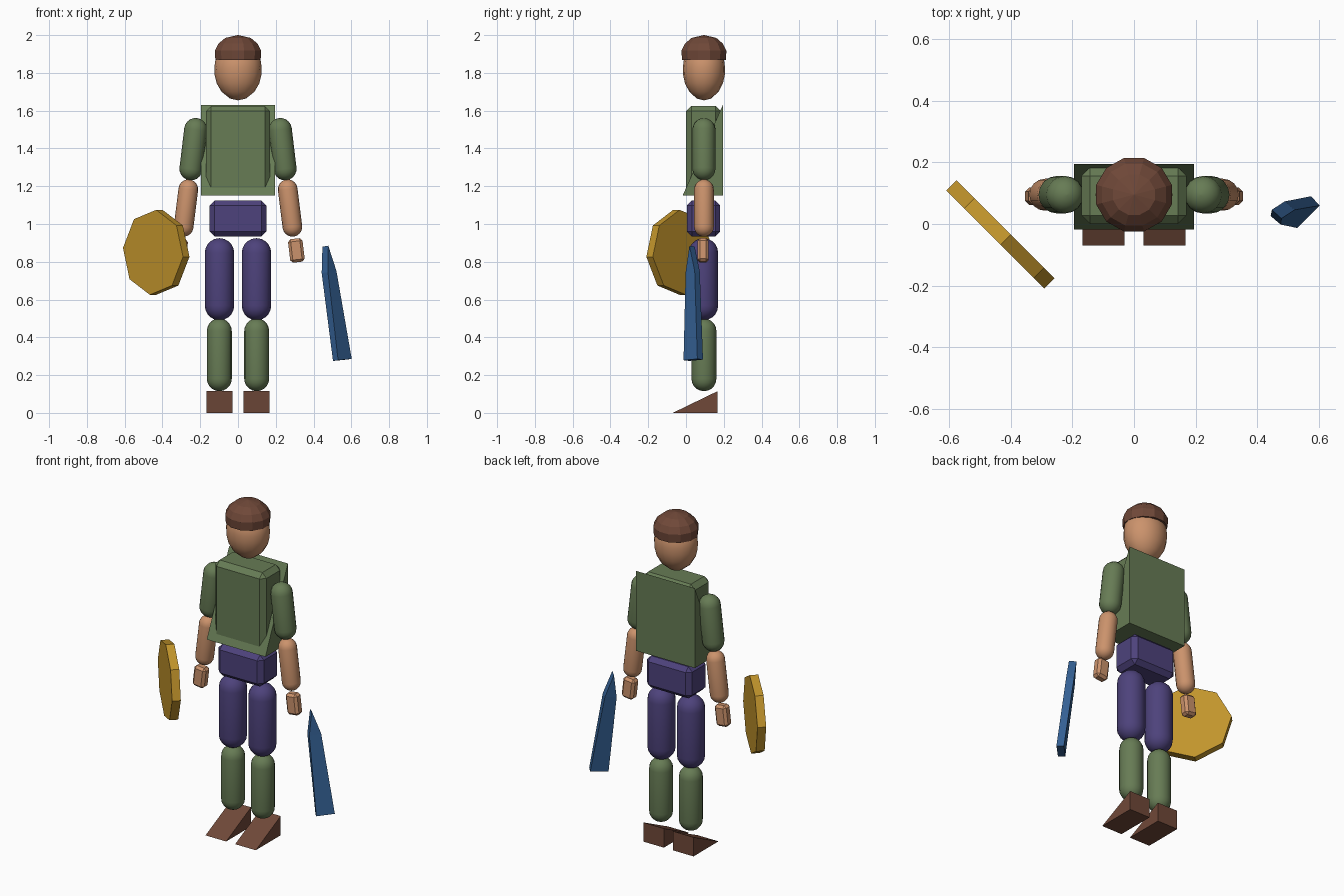
import bpy, bmesh
from math import sin, cos, pi, radians
from mathutils import Vector, Matrix

if "Cube" in bpy.data.objects:
    bpy.data.objects.remove(bpy.data.objects["Cube"])

CY = 0.095  # depth of the figure's centre line


def material(name, color):
    m = bpy.data.materials.new(name)
    m.diffuse_color = (*color, 1)
    m.use_nodes = True
    m.node_tree.nodes["Principled BSDF"].inputs["Base Color"].default_value = m.diffuse_color
    return m


GREEN = material("green_cloth", (0.135, 0.20, 0.09))
PURPLE = material("purple_cloth", (0.075, 0.055, 0.20))
SKIN = material("skin", (0.60, 0.29, 0.15))
BROWN = material("brown", (0.16, 0.065, 0.04))
GOLD = material("gold", (0.54, 0.30, 0.025))
BLUE = material("blue_steel", (0.035, 0.12, 0.30))


def finish(bm, name, mat, smooth=None):
    bmesh.ops.recalc_face_normals(bm, faces=bm.faces)
    me = bpy.data.meshes.new(name)
    bm.to_mesh(me)
    bm.free()
    me.materials.append(mat)
    ob = bpy.data.objects.new(name, me)
    bpy.context.collection.objects.link(ob)
    if smooth:
        bpy.ops.object.select_all(action='DESELECT')
        ob.select_set(True)
        bpy.context.view_layer.objects.active = ob
        bpy.ops.object.shade_smooth_by_angle(angle=radians(smooth))
    return ob


def loft(rings, name, mat, smooth=None, matrix=None):
    """Skin matching rings of points and cap both ends."""
    bm = bmesh.new()
    vs = [[bm.verts.new(p) for p in r] for r in rings]
    n = len(rings[0])
    for a, b in zip(vs, vs[1:]):
        for i in range(n):
            j = (i + 1) % n
            bm.faces.new((a[i], a[j], b[j], b[i]))
    bm.faces.new(vs[0])
    bm.faces.new(vs[-1])
    bmesh.ops.remove_doubles(bm, verts=bm.verts, dist=1e-5)
    if matrix:
        bm.transform(matrix)
    return finish(bm, name, mat, smooth)


def lathe(profile, n, name, mat, smooth=None, matrix=None, sy=1.0, start=0.0):
    rings = [[(r * cos(start + 2 * pi * i / n), sy * r * sin(start + 2 * pi * i / n), z)
              for i in range(n)] for r, z in profile]
    return loft(rings, name, mat, smooth, matrix)


def capsule(top, bottom, r, name, mat):
    """Rounded limb; top and bottom are the centres of its end domes."""
    a, b = Vector(bottom), Vector(top)
    h = (b - a).length
    arc = [i * pi / 10 for i in range(6)]
    prof = [(max(r * sin(t), 1e-3), -r * cos(t)) for t in arc]
    prof += [(max(r * cos(t), 1e-3), h + r * sin(t)) for t in arc]
    rot = (b - a).to_track_quat('Z', 'Y').to_matrix().to_4x4()
    return lathe(prof, 16, name, mat, 50, Matrix.Translation(a) @ rot)


def chamfer_box(center, size, bevel, name, mat, tilt=0.0):
    bm = bmesh.new()
    bmesh.ops.create_cube(bm, size=1, matrix=Matrix.Diagonal((*size, 1)))
    bmesh.ops.bevel(bm, geom=bm.edges[:], offset=bevel, segments=1, affect='EDGES')
    bm.transform(Matrix.Translation(center) @ Matrix.Rotation(tilt, 4, 'Y'))
    return finish(bm, name, mat)


def wedge(x0, x1, y0, y1, z0, z1, name, mat):
    """Ramp that rises from the front to a vertical back."""
    tri = [(y0, z0), (y1, z0), (y1, z1)]
    return loft([[(x, y, z) for y, z in tri] for x in (x0, x1)], name, mat)


# Head and cap of hair
place = Matrix.Translation((0, CY, 0))
lathe([(0.002, 1.655), (0.042, 1.664), (0.087, 1.70), (0.113, 1.745), (0.124, 1.79),
       (0.125, 1.83), (0.118, 1.88), (0.07, 1.94)], 16, "head", SKIN, 50, place, 0.89)
lathe([(0.124, 1.868), (0.127, 1.918), (0.107, 1.955), (0.07, 1.985), (0.002, 2.0)],
      12, "hair", BROWN, None, place, 0.97, pi / 12)

# Torso with sloped jacket, and pelvis
chamfer_box((0, CY - 0.003, 1.39), (0.34, 0.184, 0.47), 0.028, "torso", GREEN)
wedge(-0.195, 0.195, -0.018, 0.195, 1.15, 1.63, "jacket_back", GREEN)
chamfer_box((0, CY - 0.002, 1.029), (0.30, 0.176, 0.19), 0.026, "pelvis", PURPLE)

# Limbs, both sides
for side, s in (("left", -1), ("right", 1)):
    capsule((s * 0.224, CY, 1.50), (s * 0.249, CY, 1.292), 0.061, f"{side}_upper_arm", GREEN)
    capsule((s * 0.263, CY, 1.184), (s * 0.288, CY, 0.985), 0.052, f"{side}_forearm", SKIN)
    chamfer_box((s * 0.309, CY - 0.005, 0.86), (0.077, 0.058, 0.125), 0.014,
                f"{side}_hand", SKIN, -s * 0.12)
    capsule((s * 0.098, CY - 0.003, 0.847), (s * 0.098, CY - 0.003, 0.568), 0.078,
            f"{side}_thigh", PURPLE)
    capsule((s * 0.099, CY, 0.434), (s * 0.099, CY, 0.181), 0.066, f"{side}_shin", GREEN)
    x0, x1 = sorted((s * 0.03, s * 0.167))
    wedge(x0, x1, -0.07, 0.167, 0, 0.115, f"{side}_shoe", BROWN)

# Octagonal shield turned to the front left
k = 0.5 ** 0.5
axes = Matrix(((k, 0, -k, -0.433), (-k, 0, -k, -0.034), (0, 1, 0, 0.85), (0, 0, 0, 1)))
lathe([(0.226, -0.024), (0.226, 0.024)], 8, "shield", GOLD, None, axes, 1.0, radians(-6))

# Tapered blade with a chisel tip
loft([
    [(0.530, -0.013, 0.279), (0.602, 0.060, 0.286), (0.574, 0.090, 0.282), (0.503, 0.017, 0.275)],
    [(0.476, -0.002, 0.745), (0.521, 0.046, 0.752), (0.488, 0.073, 0.747), (0.443, 0.026, 0.740)],
    [(0.478, 0.018, 0.885), (0.478, 0.018, 0.885), (0.447, 0.046, 0.880), (0.447, 0.046, 0.880)],
], "blade", BLUE)
